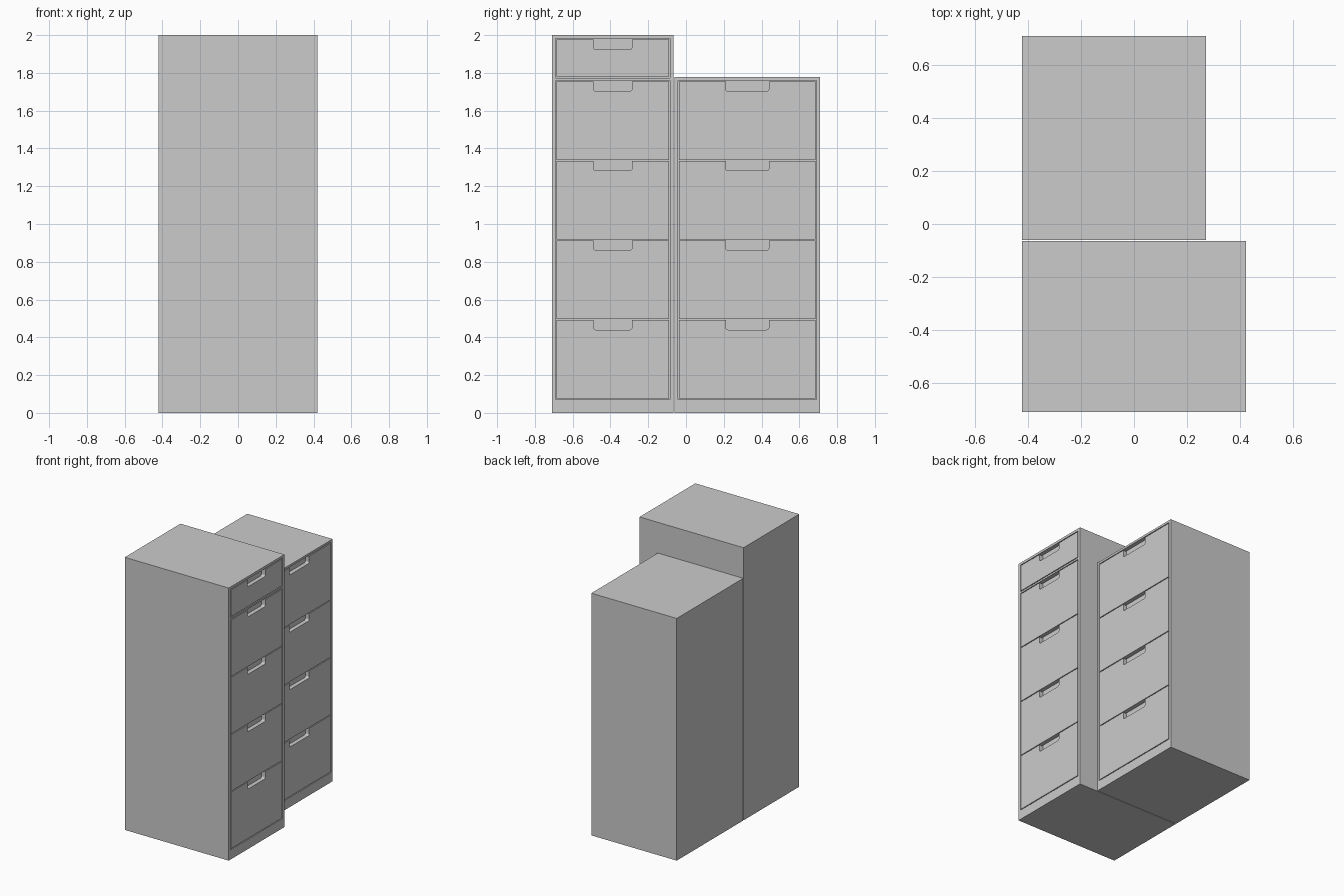
import bpy, bmesh, math
from mathutils import Vector

if "Cube" in bpy.data.objects:
    bpy.data.objects.remove(bpy.data.objects["Cube"])

DEPTH = 0.03      # thickness of the drawer fronts
GAP = 0.006       # reveal around each drawer
BACK = -0.422     # shared back plane of both cabinets


def finish(bm, name):
    bmesh.ops.recalc_face_normals(bm, faces=bm.faces)
    me = bpy.data.meshes.new(name)
    bm.to_mesh(me)
    bm.free()
    ob = bpy.data.objects.new(name, me)
    bpy.context.collection.objects.link(ob)
    return ob


def cabinet_body(name, x1, y0, y1, height, oy, openings):
    """Box whose +x face has rectangular recesses for the drawers."""
    bm = bmesh.new()
    bmesh.ops.create_cube(bm, size=1)
    for v in bm.verts:
        v.co = Vector((x1 if v.co.x > 0 else BACK,
                       y1 if v.co.y > 0 else y0,
                       height if v.co.z > 0 else 0))
    cuts = [((0, y, 0), (0, 1, 0)) for y in oy]
    cuts += [((0, 0, z), (0, 0, 1)) for o in openings for z in o]
    for co, no in cuts:
        bmesh.ops.bisect_plane(bm, geom=bm.verts[:] + bm.edges[:] + bm.faces[:],
                               plane_co=co, plane_no=no)
    cells = []
    for f in bm.faces:
        c = f.calc_center_median()
        if f.normal.x > 0.9 and oy[0] < c.y < oy[1] and any(a < c.z < b for a, b in openings):
            cells.append(f)
    new = bmesh.ops.extrude_discrete_faces(bm, faces=cells)["faces"]
    for f in new:
        for v in f.verts:
            v.co.x = x1 - DEPTH
    return finish(bm, name)


def drawer_front(name, x1, y0, y1, z0, z1, grip_w, grip_h=0.052, r=0.012):
    """Flat panel with a rounded finger notch in its top edge."""
    mid, h = (y0 + y1) / 2, grip_w / 2
    zb = z1 - grip_h
    pts = [(y0, z1), (y0, z0), (y1, z0), (y1, z1), (mid + h, z1)]
    for cy, start in ((mid + h - r, 0), (mid - h + r, -90)):
        for i in range(5):
            a = math.radians(start - 90 * i / 4)
            pts.append((cy + r * math.cos(a), zb + r + r * math.sin(a)))
    pts.append((mid - h, z1))
    bm = bmesh.new()
    face = bm.faces.new([bm.verts.new((x1, y, z)) for y, z in pts])
    ext = bmesh.ops.extrude_face_region(bm, geom=[face], use_keep_orig=True)["geom"]
    for v in ext:
        if isinstance(v, bmesh.types.BMVert):
            v.co.x -= DEPTH
    return finish(bm, name)


def drawers(prefix, x1, oy, levels, grip_w):
    """Stack of drawer fronts between successive levels."""
    for i, (a, b) in enumerate(zip(levels, levels[1:])):
        drawer_front(f"{prefix}_drawer_{i + 1}", x1, oy[0] + GAP, oy[1] - GAP,
                     a + GAP / 2, b - GAP / 2, grip_w)


levels = [0.074, 0.495, 0.916, 1.337, 1.758]
main_opening = (levels[0] - GAP / 2, levels[-1] + GAP / 2)

# tall cabinet: four deep drawers and a shallow top drawer
tall_y = (-0.692, -0.084)
top_opening = (1.774, 1.982)
cabinet_body("tall_cabinet_body", 0.422, -0.71, -0.065, 2.0, tall_y,
             [main_opening, top_opening])
drawers("tall_cabinet", 0.422, tall_y, levels, 0.204)
drawers("tall_cabinet_top", 0.422, tall_y, [1.777, 1.979], 0.204)

# short, wider cabinet: four deep drawers
short_y = (-0.043, 0.692)
cabinet_body("short_cabinet_body", 0.271, -0.061, 0.71, 1.777, short_y, [main_opening])
drawers("short_cabinet", 0.271, short_y, levels, 0.228)
